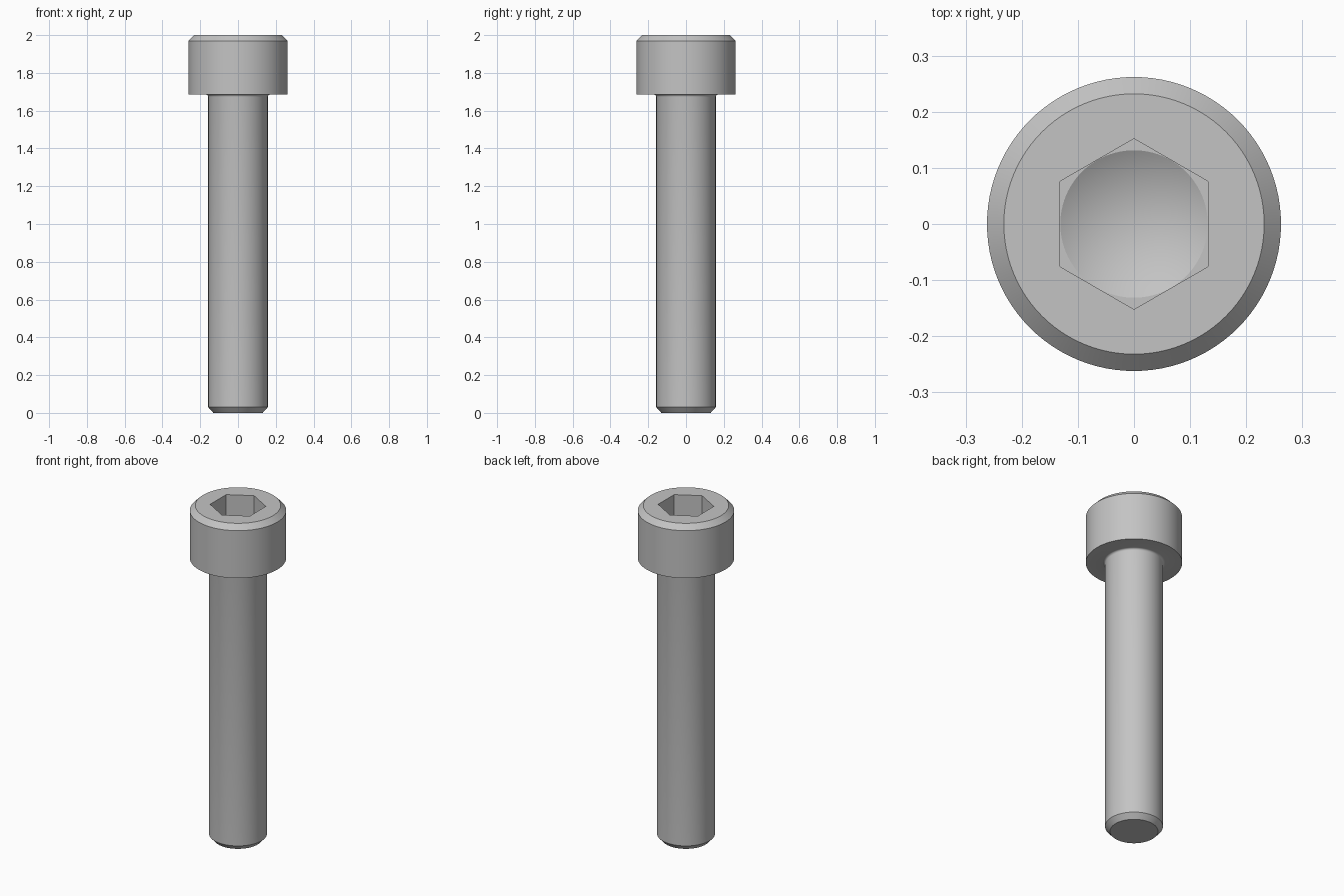
import bpy, bmesh, math

cube = bpy.data.objects.get("Cube")
if cube:
    bpy.data.objects.remove(cube)

SEGMENTS = 96
SHAFT_R, HEAD_R, HEAD_Z, TOP_Z = 0.1575, 0.262, 1.685, 2.0
SOCKET_R, SOCKET_Z = 0.152, 1.843
DRILL_R = SOCKET_R * math.cos(math.pi / 6) * 0.998
FILLET = 0.012

steel = bpy.data.materials.new("steel grey")
steel.use_nodes = True
steel.diffuse_color = (0.55, 0.55, 0.55, 1)
steel.node_tree.nodes["Principled BSDF"].inputs["Base Color"].default_value = (0.55, 0.55, 0.55, 1)

bm = bmesh.new()


def ring(radius, z, count=SEGMENTS):
    """Closed loop of edges; a six-sided ring points along y."""
    verts = []
    for i in range(count):
        a = math.pi / 2 + math.tau * i / count
        verts.append(bm.verts.new((radius * math.cos(a), radius * math.sin(a), z)))
    for i in range(count):
        bm.edges.new((verts[i], verts[(i + 1) % count]))
    return verts


def edges_of(verts):
    n = len(verts)
    return [bm.edges.get((verts[i], verts[(i + 1) % n])) for i in range(n)]


def wall(a, b):
    n = len(a)
    for i in range(n):
        j = (i + 1) % n
        bm.faces.new((a[i], a[j], b[j], b[i]))


def annulus(outer, inner):
    bmesh.ops.triangle_fill(bm, use_beauty=True, edges=edges_of(outer) + edges_of(inner))


# Outer profile: chamfered tip, shaft, fillet under the head, chamfered head
profile = [(SHAFT_R - 0.027, 0), (SHAFT_R, 0.03)]
for k in range(5):
    t = math.pi / 2 * k / 4
    profile.append((SHAFT_R + FILLET * (1 - math.cos(t)), HEAD_Z - FILLET * (1 - math.sin(t))))
profile += [(HEAD_R, HEAD_Z), (HEAD_R, TOP_Z - 0.03), (HEAD_R - 0.03, TOP_Z)]
rings = [ring(r, z) for r, z in profile]
for lower, upper in zip(rings, rings[1:]):
    wall(lower, upper)
bm.faces.new(rings[0])

# Hexagonal socket with a conical drill point
rim = ring(SOCKET_R, TOP_Z, 6)
floor = ring(SOCKET_R, SOCKET_Z, 6)
drill = ring(DRILL_R, SOCKET_Z)
annulus(rings[-1], rim)
wall(rim, floor)
annulus(floor, drill)
tip = bm.verts.new((0, 0, SOCKET_Z - DRILL_R * math.tan(math.radians(30))))
for i in range(SEGMENTS):
    bm.faces.new((drill[i], drill[(i + 1) % SEGMENTS], tip))

bmesh.ops.recalc_face_normals(bm, faces=bm.faces)
mesh = bpy.data.meshes.new("socket_head_bolt")
bm.to_mesh(mesh)
bm.free()
mesh.materials.append(steel)

bolt = bpy.data.objects.new("socket_head_bolt", mesh)
bpy.context.collection.objects.link(bolt)
bpy.ops.object.select_all(action="DESELECT")
bolt.select_set(True)
bpy.context.view_layer.objects.active = bolt
bpy.ops.object.shade_smooth_by_angle(angle=math.radians(25))
